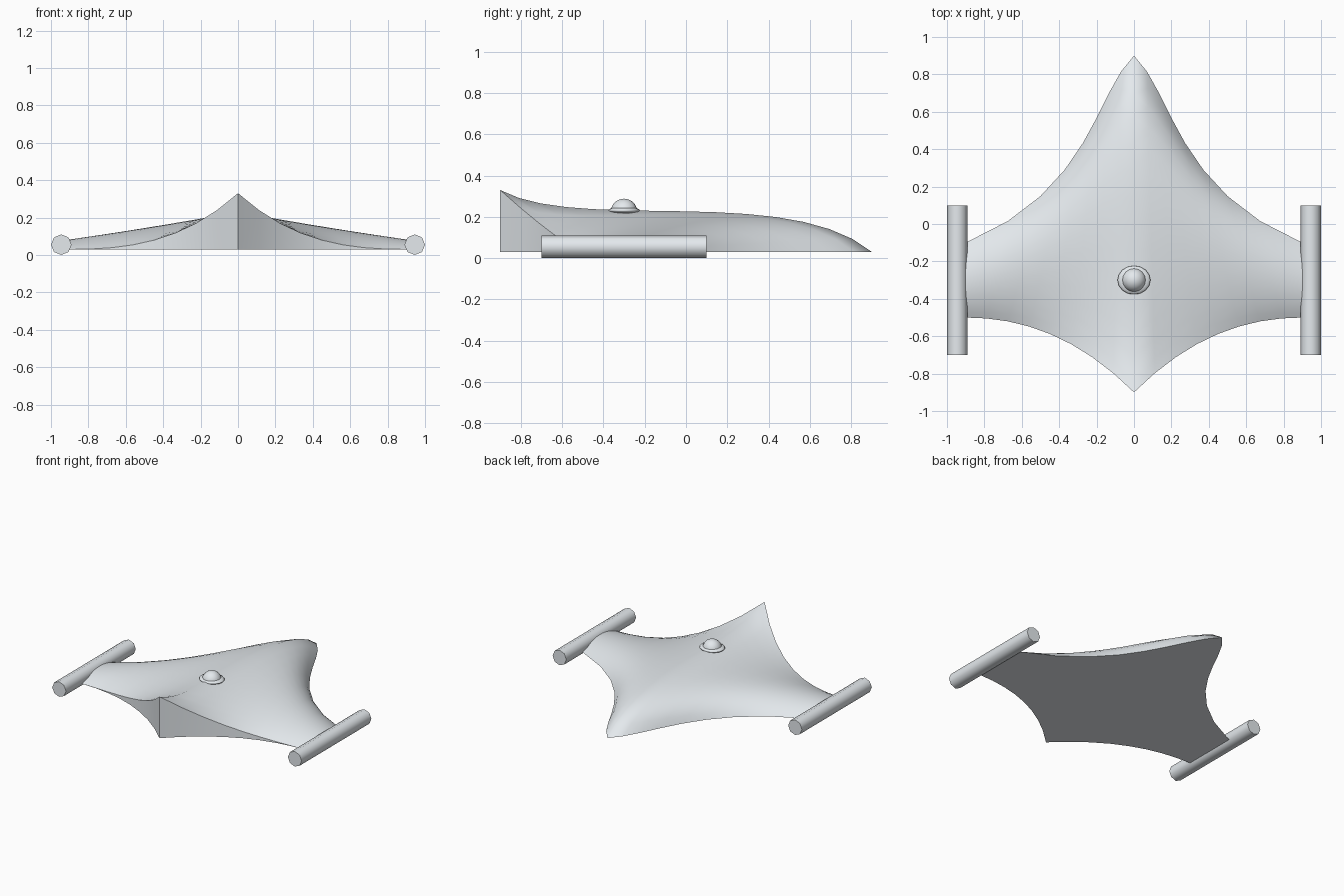
import bpy, bmesh
from math import radians, pi

if "Cube" in bpy.data.objects:
    bpy.data.objects.remove(bpy.data.objects["Cube"])

BASE, NU, NV = 0.03, 8, 14

# Control net for one half of the hull: rows run centre -> wing tip, columns tail -> nose
NET = [
    [(0, -.90, .33), (0, -.52, .12), (0, .50, .365), (0, .90, .03)],
    [(.30, -.60, .06), (.27, -.32, .15), (.23, .38, .32), (.207, .71, .03)],
    [(.60, -.50, .03), (.47, -.33, .18), (.35, .03, .21), (.22, .18, .03)],
    [(.90, -.50, .03), (.90, -.37, .10), (.90, -.23, .10), (.90, -.10, .03)],
]

paint = bpy.data.materials.new("pale_grey")
paint.diffuse_color = (.78, .82, .85, 1)
paint.use_nodes = True
paint.node_tree.nodes["Principled BSDF"].inputs["Base Color"].default_value = paint.diffuse_color


def weights(t):
    s = 1 - t
    return (s**3, 3*s*s*t, 3*s*t*t, t**3)


def patch(u, v):
    wu, wv = weights(u), weights(v)
    return [sum(wu[i]*wv[j]*NET[i][j][k] for i in range(4) for j in range(4)) for k in range(3)]


def finish(obj, name, angle):
    obj.name = name
    obj.data.materials.append(paint)
    bpy.ops.object.select_all(action='DESELECT')
    obj.select_set(True)
    bpy.context.view_layer.objects.active = obj
    bpy.ops.object.shade_smooth_by_angle(angle=radians(angle))


# Hull: curved deck (0), rear walls (+-1), flat underside (2), tip caps (3)
bm = bmesh.new()
group = bm.faces.layers.int.new("group")


def face(g, *verts):
    f = bm.faces.new(verts)
    f[group] = g
    f.smooth = True


for side in (1, -1):
    def vert(p, flat=False):
        return bm.verts.new((side*p[0], p[1], BASE if flat else p[2]))
    grid = [[vert(patch(i/NU, j/NV)) for j in range(NV+1)] for i in range(NU+1)]
    low = [vert(patch(i/NU, 0), True) for i in range(NU+1)]
    for i in range(NU):
        for j in range(NV):
            face(0, grid[i][j], grid[i+1][j], grid[i+1][j+1], grid[i][j+1])
        face(side, low[i], low[i+1], grid[i+1][0], grid[i][0])
        face(2, low[i], grid[i][NV], grid[i+1][NV], low[i+1])
    face(3, *grid[NU])
bmesh.ops.remove_doubles(bm, verts=bm.verts, dist=1e-4)
bmesh.ops.recalc_face_normals(bm, faces=bm.faces)
# Hard edges only where different hull surfaces meet
for e in bm.edges:
    e.smooth = len({f[group] for f in e.link_faces}) == 1
mesh = bpy.data.meshes.new("hull")
bm.to_mesh(mesh)
bm.free()
mesh.materials.append(paint)
hull = bpy.data.objects.new("hull", mesh)
bpy.context.collection.objects.link(hull)

# Wing tip tubes
for side, label in ((1, "right"), (-1, "left")):
    bpy.ops.mesh.primitive_cylinder_add(vertices=8, radius=.055, depth=.8,
                                        location=(side*.945, -.3, .055), rotation=(pi/2, 0, 0))
    finish(bpy.context.object, label + "_tip_tube", 60)

# Cockpit dome and its flattened collar
for name, z, size in (("dome", .223, (.065, .065, .065)), ("dome_collar", .231, (.088, .077, .018))):
    bpy.ops.mesh.primitive_uv_sphere_add(segments=16, ring_count=10, radius=1, location=(0, -.3, z))
    obj = bpy.context.object
    obj.scale = size
    bpy.ops.object.transform_apply(location=False, rotation=False, scale=True)
    finish(obj, name, 80)
